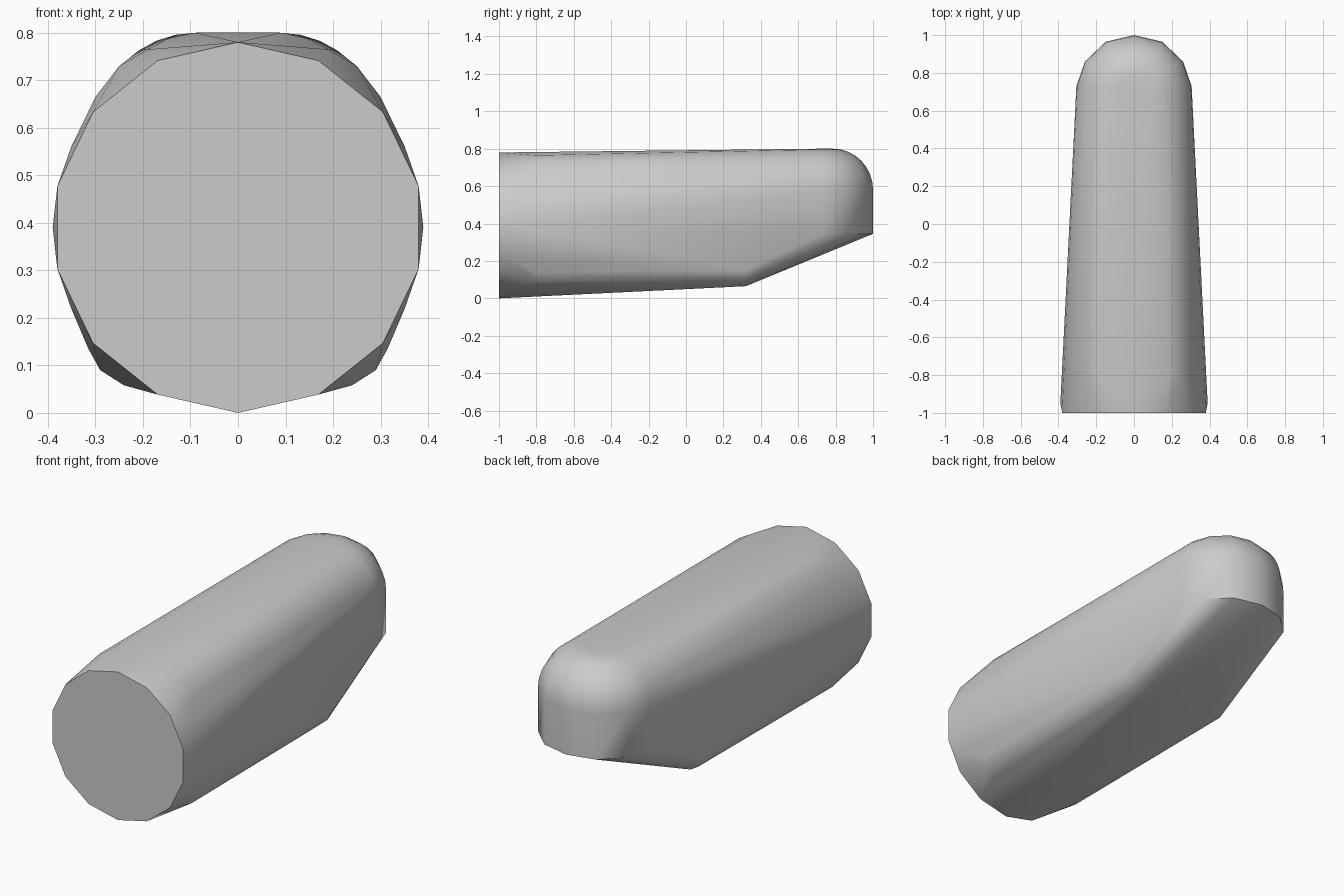
import bpy, bmesh
from math import sin, cos, pi, radians

if "Cube" in bpy.data.objects:
    bpy.data.objects.remove(bpy.data.objects["Cube"], do_unlink=True)

grey = bpy.data.materials.new("plain grey")
grey.use_nodes = True
colour = (0.6, 0.6, 0.6, 1)
grey.diffuse_color = colour
grey.node_tree.nodes["Principled BSDF"].inputs["Base Color"].default_value = colour

R = 0.39          # radius of the flat front end
STEP = 2 * pi / 14
points = []


def pair(x, y, z):
    """Add a point and its mirror image."""
    points.append((x, y, z))
    if x > 0:
        points.append((-x, y, z))


# Flat front end: fourteen sides with a corner at the top and bottom
for i in range(8):
    a = i * STEP
    pair(R * sin(a), -1, R + R * cos(a))

# Slight bulge of the sides just behind the front end
for i in (-1, 0, 1):
    pair(R * cos(i * STEP), -0.95, R + R * sin(i * STEP))

# Rounded shoulders where the body turns from round to boxy
for x, z in ((0.19, 0.765), (0.25, 0.73), (0.3, 0.665),
             (0.315, 0.135), (0.29, 0.09), (0.24, 0.058)):
    pair(x, -0.8, z)

# Belly edge where the underside bends up towards the tail
for x, z in ((0.2, 0.065), (0.25, 0.073), (0.295, 0.1), (0.32, 0.15)):
    pair(x, 0.32, z)

# Tail: straight wall with a rounded dome on top
outline = ((0, 1), (0.15, 0.965), (0.26, 0.86), (0.305, 0.73))
layers = [(1, 0.345)]
for i in range(9):
    a = i * pi / 16
    layers.append(((0.09 + 0.22 * cos(a)) / 0.31, 0.58 + 0.22 * sin(a)))
for scale, z in layers:
    for x, y in outline:
        pair(x * scale, 0.7 + (y - 0.7) * scale, z)

# Wrap the sections in one closed skin
bm = bmesh.new()
for p in points:
    bm.verts.new(p)
result = bmesh.ops.convex_hull(bm, input=bm.verts)
bmesh.ops.delete(bm, geom=[v for v in bm.verts if not v.link_faces], context='VERTS')
bmesh.ops.dissolve_limit(bm, angle_limit=radians(0.3), verts=bm.verts, edges=bm.edges)
bmesh.ops.recalc_face_normals(bm, faces=bm.faces)
mesh = bpy.data.meshes.new("rounded_body")
bm.to_mesh(mesh)
bm.free()
mesh.materials.append(grey)
body = bpy.data.objects.new("rounded_body", mesh)
bpy.context.collection.objects.link(body)

# Smooth skin with crisp rims
bpy.ops.object.select_all(action='DESELECT')
body.select_set(True)
bpy.context.view_layer.objects.active = body
bpy.ops.object.shade_smooth_by_angle(angle=radians(35))
